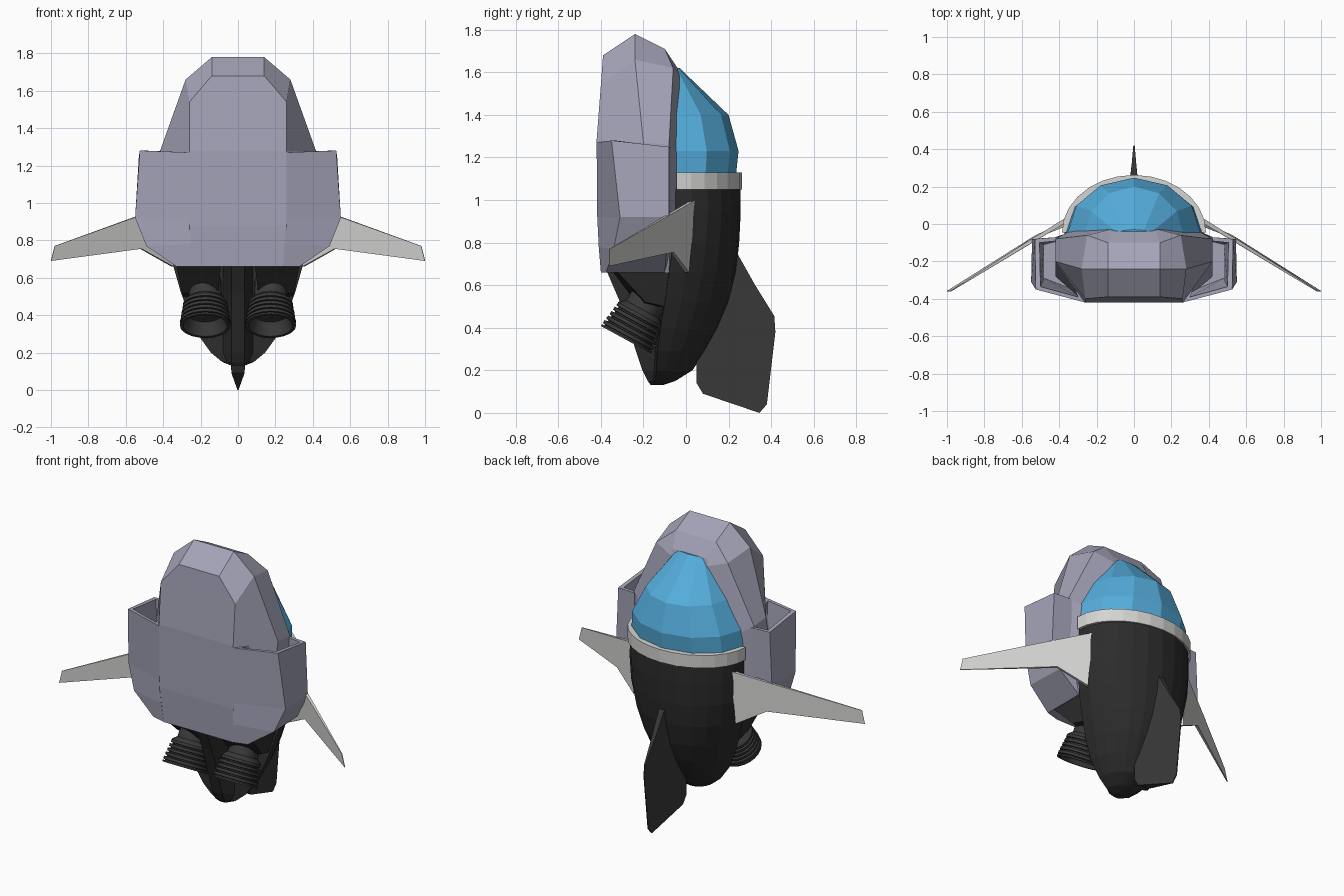
import bpy, bmesh, math
from mathutils import Vector

if "Cube" in bpy.data.objects:
    bpy.data.objects.remove(bpy.data.objects["Cube"])


def material(name, rgb):
    m = bpy.data.materials.new(name)
    m.diffuse_color = (*rgb, 1)
    m.use_nodes = True
    m.node_tree.nodes["Principled BSDF"].inputs["Base Color"].default_value = m.diffuse_color
    return m


LAVENDER = material("lavender grey", (0.37, 0.37, 0.48))
WHITE = material("off white", (0.66, 0.66, 0.65))
BLUE = material("canopy blue", (0.09, 0.42, 0.72))
BLACK = material("hull black", (0.025, 0.025, 0.025))
CHARCOAL = material("charcoal", (0.042, 0.042, 0.042))


def finish(name, bm, mat, smooth=None):
    bmesh.ops.remove_doubles(bm, verts=bm.verts, dist=0.0005)
    bmesh.ops.recalc_face_normals(bm, faces=bm.faces)
    me = bpy.data.meshes.new(name)
    bm.to_mesh(me)
    bm.free()
    me.materials.append(mat)
    ob = bpy.data.objects.new(name, me)
    bpy.context.collection.objects.link(ob)
    if smooth:
        me.polygons.foreach_set("use_smooth", [True] * len(me.polygons))
        me.set_sharp_from_angle(angle=math.radians(smooth))
    return ob


def mirror(ob):
    m = ob.modifiers.new("mirror", "MIRROR")
    m.use_axis = (True, False, False)
    return ob


def loft(name, rings, mat, caps=True):
    """Skin closed rings of 3D points, closing both ends."""
    bm = bmesh.new()
    vs = [[bm.verts.new(p) for p in r] for r in rings]
    n = len(rings[0])
    for a, b in zip(vs, vs[1:]):
        for i in range(n):
            j = (i + 1) % n
            bm.faces.new((a[i], a[j], b[j], b[i]))
    for r in (vs[0], vs[-1]):
        if caps:                       # symmetric rings: strip across the width
            for i in range(n // 2 - 1):
                bm.faces.new((r[i], r[i + 1], r[n - 2 - i], r[n - 1 - i]))
        else:
            bm.faces.new(r)
    return finish(name, bm, mat)


def sym(half):
    return half + [(-x, y, z) for x, y, z in reversed(half)]


def arc(w, y0, yb, z, n):
    """Quarter ellipse from the side to just short of the centre line."""
    out = []
    for i in range(n + 1):
        t = math.radians(89.5) * i / n
        out.append((w * math.cos(t), y0 + (yb - y0) * math.sin(t), z))
    return out


def plate(name, pts, normal, thick, mat):
    """Tapered plate: outline points with a half thickness for each."""
    n = Vector(normal).normalized()
    bm = bmesh.new()
    a = [bm.verts.new(Vector(p) + n * t) for p, t in zip(pts, thick)]
    b = [bm.verts.new(Vector(p) - n * t) for p, t in zip(pts, thick)]
    bm.faces.new(a)
    bm.faces.new(b[::-1])
    for i in range(len(a)):
        j = (i + 1) % len(a)
        bm.faces.new((a[i], b[i], b[j], a[j]))
    return finish(name, bm, mat)


# belly shell, tapering to the faceted nose
loft("belly_shell", [sym(h) for h in (
    [(.24, -.40, .66), (.33, -.36, .66), (.33, -.08, .66), (.25, -.05, .66)],
    [(.26, -.415, .88), (.42, -.28, .88), (.42, -.07, .88), (.30, -.03, .88)],
    [(.26, -.42, 1.28), (.42, -.20, 1.27), (.42, -.08, 1.26), (.33, -.03, 1.20)],
    [(.26, -.40, 1.54), (.28, -.24, 1.66), (.25, -.06, 1.62), (.13, -.03, 1.58)],
    [(.14, -.39, 1.68), (.14, -.24, 1.78), (.14, -.10, 1.71), (.12, -.04, 1.62)],
)], LAVENDER)

# side intakes, open at the top
mirror(loft("side_intake", [
    [(.24, -.40, .66), (.33, -.375, .66), (.33, -.10, .66), (.26, -.08, .66)],
    [(.25, -.41, .78), (.49, -.34, .77), (.48, -.09, .77), (.35, -.07, .77)],
    [(.26, -.417, .92), (.55, -.31, .92), (.545, -.08, .92), (.40, -.07, .92)],
    [(.26, -.42, 1.27), (.525, -.35, 1.28), (.53, -.08, 1.25), (.41, -.07, 1.25)],
    [(.30, -.39, 1.27), (.50, -.335, 1.28), (.505, -.10, 1.25), (.41, -.09, 1.25)],
    [(.30, -.36, .85), (.48, -.29, .85), (.48, -.11, .85), (.40, -.09, .85)],
], LAVENDER, caps=False))

# rounded dark hull with a front keel: z, half width, side y, back y, keel y
hull = [(1.06, .37, -.05, .255, -.10), (.94, .372, -.05, .257, -.15),
        (.80, .367, -.06, .25, -.25), (.66, .345, -.08, .235, -.37),
        (.52, .305, -.10, .20, -.31), (.40, .262, -.12, .15, -.27),
        (.29, .21, -.135, .09, -.235), (.20, .145, -.14, .03, -.205),
        (.15, .085, -.145, -.05, -.18), (.13, .035, -.15, -.11, -.165)]
loft("hull", [sym([(min(.035, w * .4), yk, z), (min(.08, w * .7), y0 - .01, z)]
                  + arc(w, y0, yb, z, 6)) for z, w, y0, yb, yk in hull], BLACK)

# engine mounts under the shell
mirror(loft("engine_mount", [
    [(.09, -.35, .67), (.33, -.33, .67), (.33, -.08, .67), (.09, -.08, .67)],
    [(.11, -.22, .50), (.30, -.19, .52), (.29, -.10, .50), (.11, -.10, .50)],
], BLACK, caps=False))

# collar between hull and canopy
loft("collar", [sym(arc(w, -.045, yb, z, 7)) for z, w, yb in
                ((1.05, .385, .262), (1.13, .385, .262))], WHITE)

# faceted canopy
loft("canopy", [sym(arc(w, y0, yb, z, 3)) for z, w, y0, yb in
                ((1.12, .365, -.05, .235), (1.23, .355, -.05, .247),
                 (1.40, .265, -.06, .20), (1.62, .105, -.06, -.03))], BLUE)

# swept wings
mirror(plate("wing", [(.34, .035, 1.0), (.62, -.135, .90), (.98, -.36, .77),
                      (1.0, -.36, .69), (.52, -.065, .755), (.35, .005, .66)],
             (.54, .84, 0), [.012, .008, .002, .002, .008, .012], WHITE))

# tail fin
plate("tail_fin", [(0, .12, .74), (0, .235, .76), (0, .325, .60), (0, .415, .455),
                   (0, .42, .38), (0, .38, .04), (0, .345, 0), (0, .08, .09),
                   (0, .05, .14), (0, .05, .25)],
      (1, 0, 0), [.035, .02, .012, .004, .003, .003, .003, .035, .038, .038], CHARCOAL)

# ribbed engine nozzles, turned on a tilted axis
profile = [(0, 0), (.085, 0), (.09, .12), (.11, .135)]
for i in range(5):
    d, r = .145 + i * .026, .118 + i * .004
    profile += [(r, d), (r, d + .016), (r - .012, d + .018), (r - .012, d + .024)]
profile += [(.135, .272), (.135, .282), (.118, .282), (.09, .21), (0, .20)]
axis = Vector((0, -.48, -.88)).normalized()
side, up = Vector((1, 0, 0)), axis.cross(Vector((1, 0, 0)))
origin = Vector((.175, -.28, .345)) - axis * .28
bm = bmesh.new()
SEG = 24
rows = [[bm.verts.new(origin + axis * d + (side * math.cos(k * math.tau / SEG)
         + up * math.sin(k * math.tau / SEG)) * max(r, .001)) for k in range(SEG)]
        for r, d in profile]
for a, b in zip(rows, rows[1:]):
    for k in range(SEG):
        j = (k + 1) % SEG
        bm.faces.new((a[k], a[j], b[j], b[k]))
mirror(finish("engine_nozzle", bm, CHARCOAL, smooth=30))
